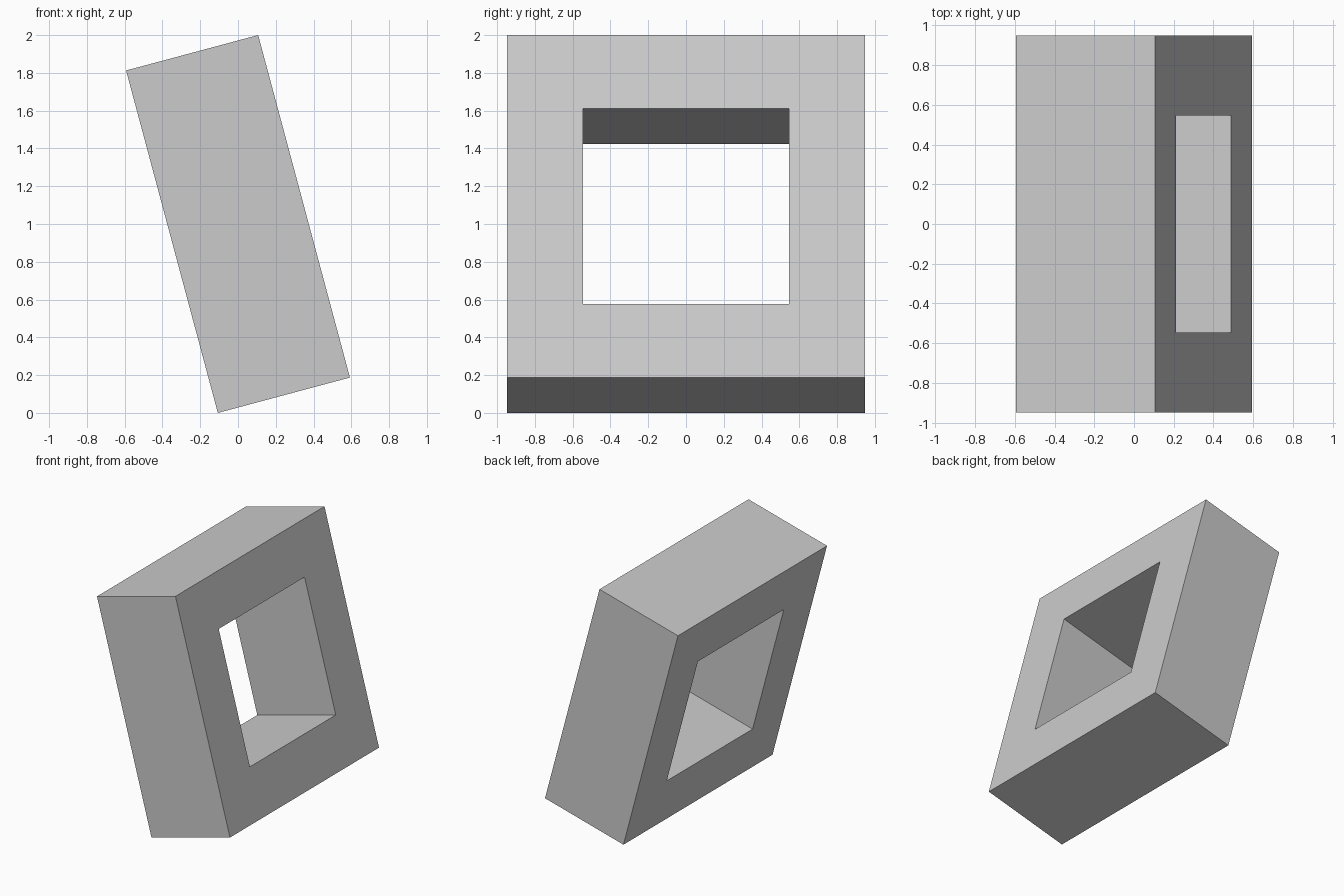
import bpy
import bmesh
from math import radians
from mathutils import Matrix

cube = bpy.data.objects.get("Cube")
if cube:
    bpy.data.objects.remove(cube, do_unlink=True)

# Overall sizes of the leaning frame
DEPTH, WIDTH, HEIGHT = 0.724, 1.897, 1.877
BORDER = 0.402
LEAN = radians(-15)

# Plain grey material
grey = bpy.data.materials.new("light grey")
grey.use_nodes = True
colour = (0.6, 0.6, 0.6, 1)
grey.diffuse_color = colour
grey.node_tree.nodes["Principled BSDF"].inputs["Base Color"].default_value = colour


def rectangle(bm, x, inset):
    """Four corners of an upright rectangle facing +x."""
    w, h = WIDTH / 2 - inset, HEIGHT / 2 - inset
    return [bm.verts.new((x, sy * w, sz * h))
            for sy, sz in ((-1, -1), (1, -1), (1, 1), (-1, 1))]


# Flat mitred border, extruded through the depth
bm = bmesh.new()
outer = rectangle(bm, -DEPTH / 2, 0)
inner = rectangle(bm, -DEPTH / 2, BORDER)
for i in range(4):
    j = (i + 1) % 4
    bm.faces.new((outer[i], outer[j], inner[j], inner[i]))
border = bmesh.ops.extrude_face_region(bm, geom=bm.faces[:], use_keep_orig=True)
moved = [g for g in border["geom"] if isinstance(g, bmesh.types.BMVert)]
bmesh.ops.translate(bm, verts=moved, vec=(DEPTH, 0, 0))
bmesh.ops.recalc_face_normals(bm, faces=bm.faces[:])

# Lean the frame and stand its lower edge on the floor
bm.transform(Matrix.Translation((0, 0, 1)) @ Matrix.Rotation(LEAN, 4, "Y"))

mesh = bpy.data.meshes.new("leaning_frame")
bm.to_mesh(mesh)
bm.free()
mesh.materials.append(grey)
frame = bpy.data.objects.new("leaning_frame", mesh)
bpy.context.collection.objects.link(frame)
